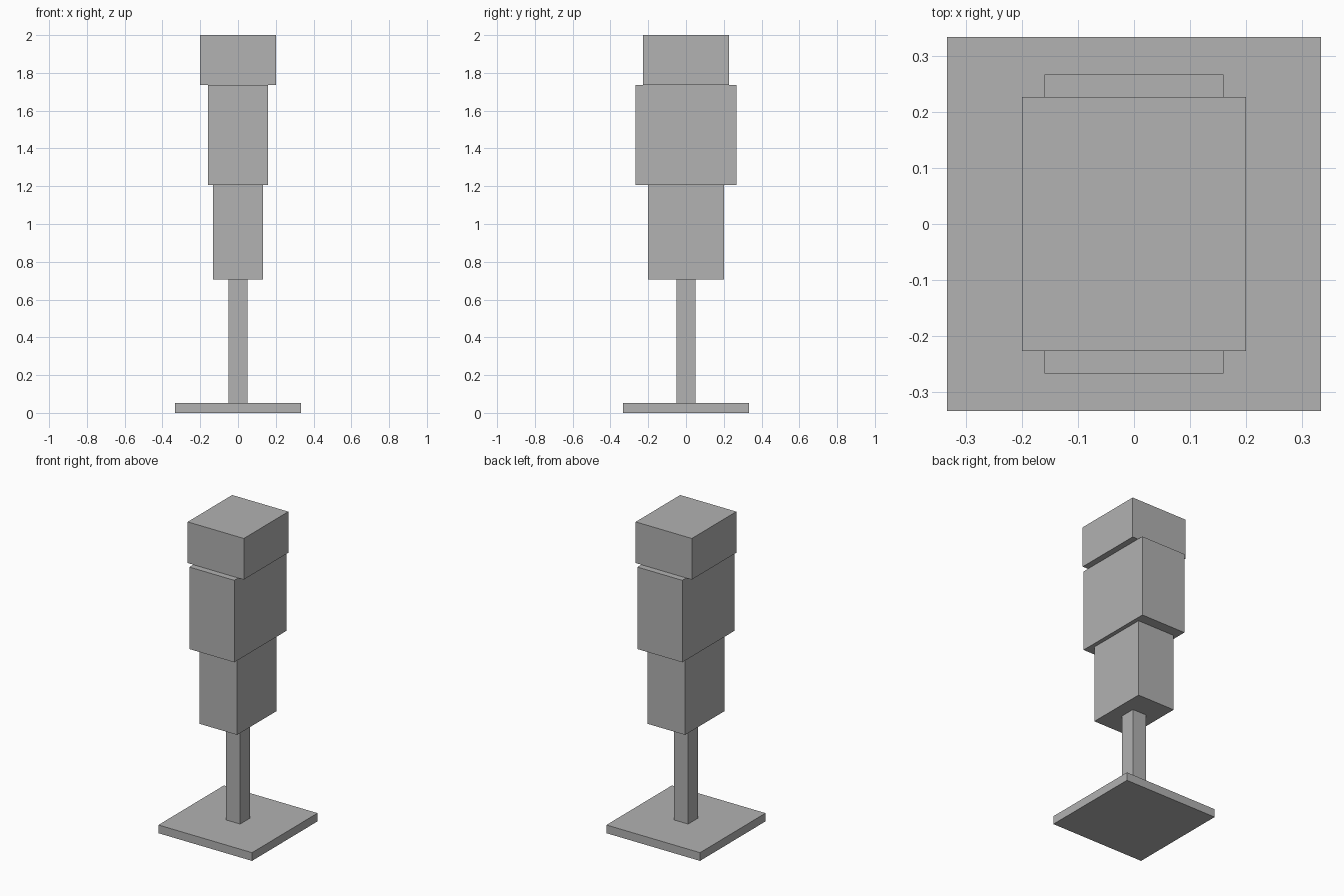
import bpy

cube = bpy.data.objects.get("Cube")
if cube:
    bpy.data.objects.remove(cube, do_unlink=True)

# One plain grey for the whole stand
grey = bpy.data.materials.new("plain grey")
grey.use_nodes = True
colour = (0.445, 0.445, 0.445, 1.0)
grey.diffuse_color = colour
grey.node_tree.nodes["Principled BSDF"].inputs["Base Color"].default_value = colour


def block(name, width, depth, bottom, top):
    """Add a centred box between two heights."""
    bpy.ops.mesh.primitive_cube_add(size=1, location=(0, 0, (bottom + top) / 2))
    part = bpy.context.object
    part.name = name
    part.scale = (width, depth, top - bottom)
    bpy.ops.object.transform_apply(location=False, rotation=False, scale=True)
    part.data.materials.append(grey)
    return part


# Stacked parts from the floor up: name, width, depth, top height
parts = [
    ("base_plate", 0.667, 0.667, 0.053),
    ("post", 0.1, 0.1, 0.707),
    ("lower_block", 0.267, 0.4, 1.207),
    ("middle_block", 0.32, 0.533, 1.735),
    ("top_block", 0.4, 0.453, 2.0),
]
bottom = 0.0
for name, width, depth, top in parts:
    block(name, width, depth, bottom, top)
    bottom = top
